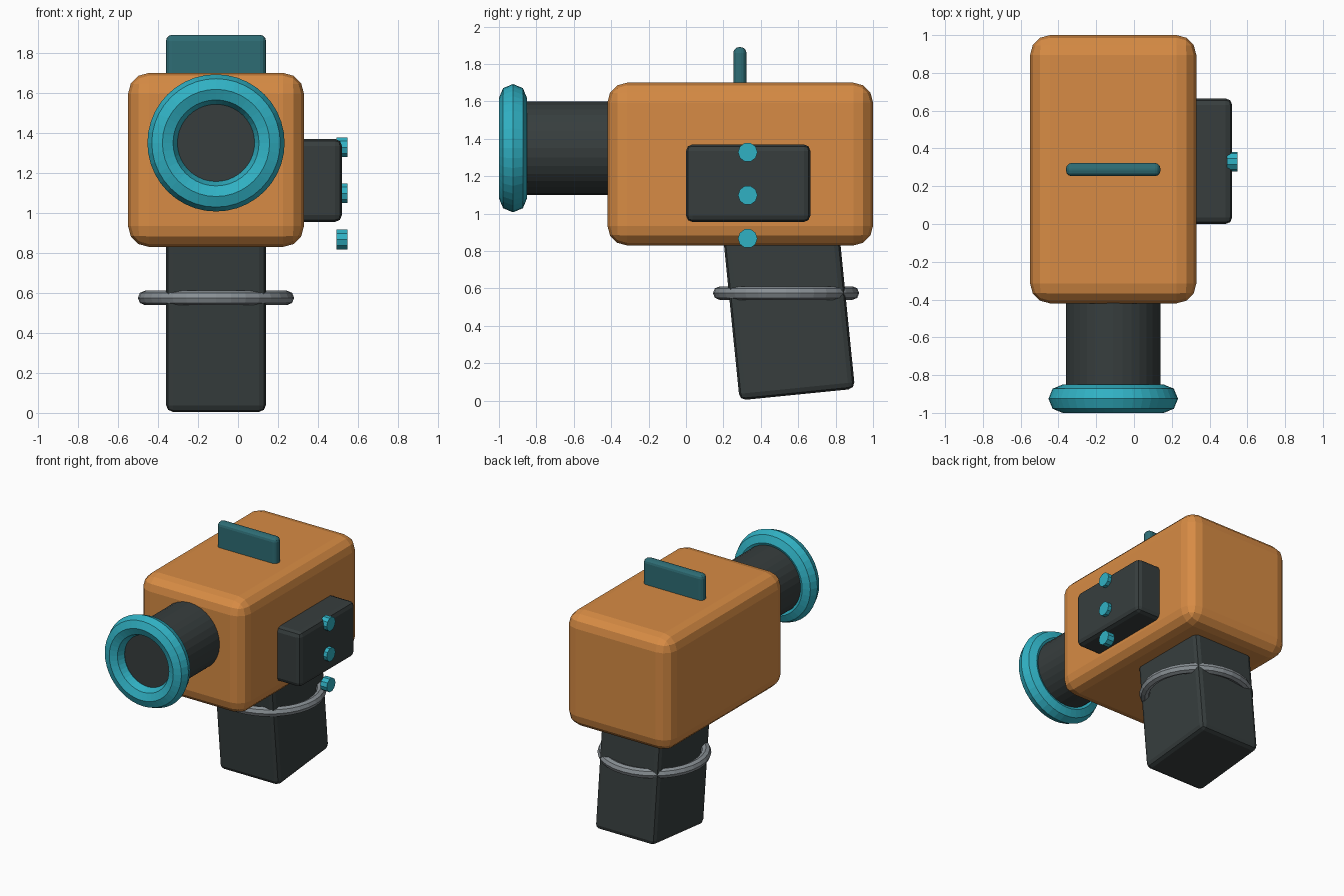
import bpy, math

if "Cube" in bpy.data.objects:
    bpy.data.objects.remove(bpy.data.objects["Cube"])

CX = -0.11  # centre line of the body


def mat(name, r, g, b):
    m = bpy.data.materials.new(name)
    m.diffuse_color = (r, g, b, 1)
    m.use_nodes = True
    m.node_tree.nodes["Principled BSDF"].inputs["Base Color"].default_value = m.diffuse_color
    return m


orange = mat("orange", 0.68, 0.26, 0.058)
charcoal = mat("charcoal", 0.038, 0.048, 0.048)
cyan = mat("cyan", 0.03, 0.44, 0.55)
teal = mat("dark_teal", 0.027, 0.15, 0.175)
grey = mat("grey", 0.25, 0.28, 0.30)


def finish(name, m):
    o = bpy.context.object
    o.name = name
    o.data.materials.append(m)
    return o


def box(name, m, lo, hi, bevel, segs, rot_x=0):
    loc = [(a + b) / 2 for a, b in zip(lo, hi)]
    bpy.ops.mesh.primitive_cube_add(size=1, location=loc)
    o = finish(name, m)
    o.scale = [b - a for a, b in zip(lo, hi)]
    bpy.ops.object.transform_apply(location=False, rotation=False, scale=True)
    o.rotation_euler.x = rot_x
    mod = o.modifiers.new("bevel", 'BEVEL')
    mod.width, mod.segments = bevel, segs
    return o


def cylinder(name, m, r, depth, loc, rot, sides):
    bpy.ops.mesh.primitive_cylinder_add(vertices=sides, radius=r, depth=depth,
                                        location=loc, rotation=rot)
    return finish(name, m)


def ring(name, m, major, minor, loc, rot, sides):
    bpy.ops.mesh.primitive_torus_add(major_radius=major, minor_radius=minor,
                                     major_segments=sides, minor_segments=8,
                                     location=loc, rotation=rot)
    return finish(name, m)


# main body and top fin
box("body", orange, (-0.55, -0.42, 0.83), (0.33, 1.0, 1.70), 0.105, 3)
box("top_fin", teal, (-0.36, 0.253, 1.62), (0.14, 0.323, 1.89), 0.03, 3)

# barrel with muzzle ring
cylinder("barrel", charcoal, 0.25, 0.62, (CX, -0.61, 1.35), (math.pi / 2, 0, 0), 32)
ring("muzzle_ring", cyan, 0.268, 0.075, (CX, -0.925, 1.35), (math.pi / 2, 0, 0), 40)

# tilted grip and its band
box("grip", charcoal, (-0.36, 0.235, 0.03), (0.14, 0.855, 1.03), 0.035, 2, 0.1)
ring("grip_band", grey, 0.355, 0.036, (CX, 0.535, 0.575), (0, 0, 0), 32)

# side panel with three buttons
box("side_panel", charcoal, (0.26, 0.0, 0.955), (0.52, 0.665, 1.37), 0.035, 2)
for i, z in enumerate((0.867, 1.098, 1.328)):
    cylinder("button_%d" % (i + 1), cyan, 0.052, 0.055, (0.521, 0.33, z),
             (0, math.pi / 2, 0), 10)
